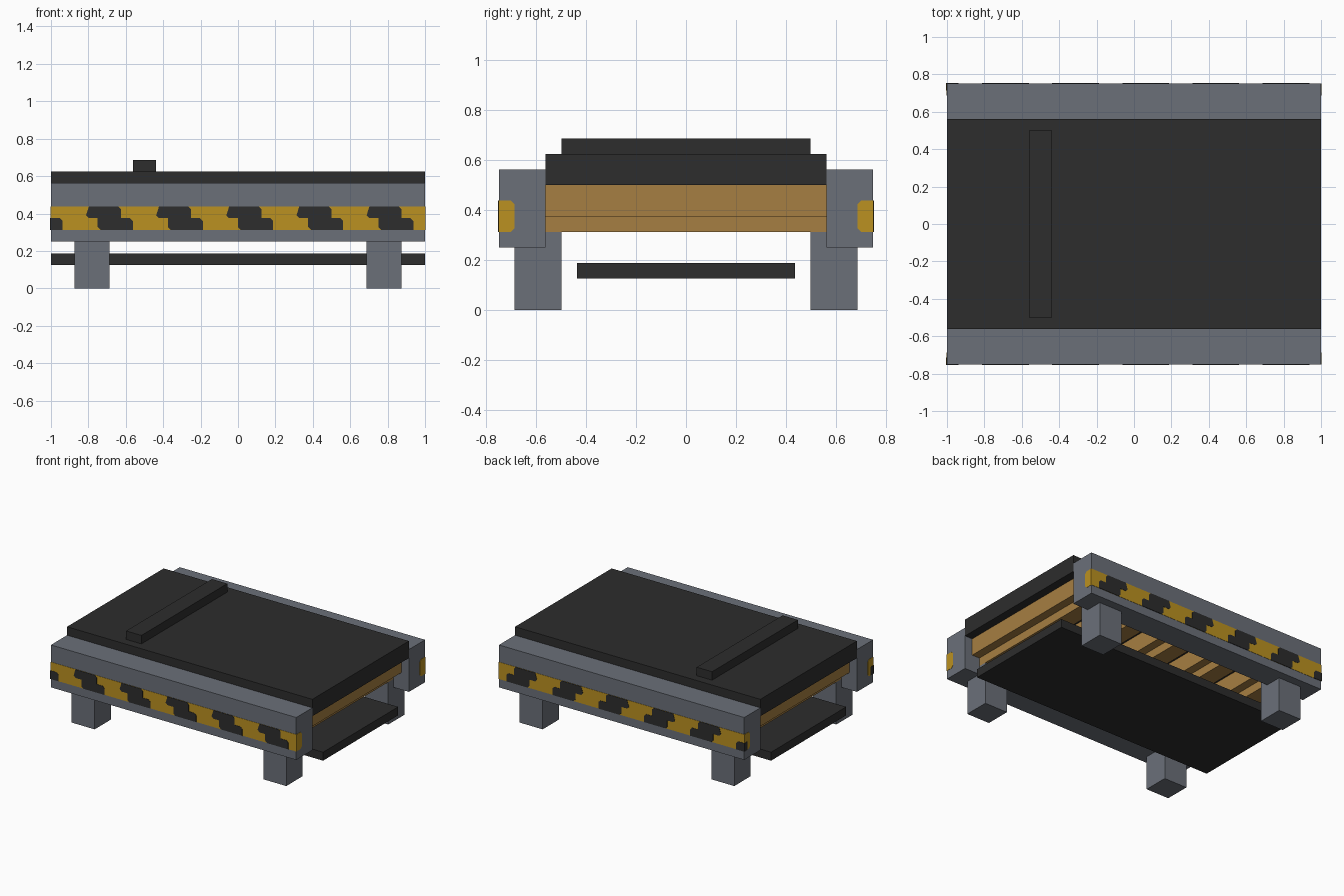
import bpy, bmesh

cube = bpy.data.objects.get("Cube")
if cube:
    bpy.data.objects.remove(cube, do_unlink=True)


def make_material(name, rgb):
    m = bpy.data.materials.new(name)
    m.use_nodes = True
    m.diffuse_color = (*rgb, 1)
    bsdf = next(n for n in m.node_tree.nodes if n.type == 'BSDF_PRINCIPLED')
    bsdf.inputs["Base Color"].default_value = (*rgb, 1)
    bsdf.inputs["Roughness"].default_value = 0.8
    return m


STEEL = make_material("steel grey", (0.147, 0.162, 0.191))
RUBBER = make_material("rubber black", (0.026, 0.026, 0.026))
YELLOW = make_material("warning yellow", (0.497, 0.283, 0.015))
BRASS = make_material("roller brown", (0.381, 0.209, 0.054))


def finish(name, bm, mat):
    bmesh.ops.recalc_face_normals(bm, faces=bm.faces)
    mesh = bpy.data.meshes.new(name)
    bm.to_mesh(mesh)
    bm.free()
    mesh.materials.append(mat)
    ob = bpy.data.objects.new(name, mesh)
    bpy.context.collection.objects.link(ob)
    return ob


def box(name, x, y, z, mat):
    """Box from (min, max) ranges along each axis."""
    bm = bmesh.new()
    bmesh.ops.create_cube(bm, size=1)
    for v in bm.verts:
        for i, (a, b) in enumerate((x, y, z)):
            v.co[i] = (a + b) / 2 + v.co[i] * (b - a)
    return finish(name, bm, mat)


def plate(name, outline, y0, y1, mat):
    """Thin plate: an (x, z) outline extruded along y."""
    bm = bmesh.new()
    face = bm.faces.new([bm.verts.new((x, y0, z)) for x, z in outline])
    out = bmesh.ops.extrude_face_region(bm, geom=[face])
    for v in out["geom"]:
        if isinstance(v, bmesh.types.BMVert):
            v.co.y = y1
    return finish(name, bm, mat)


def span(side, a, b):
    return tuple(sorted((side * a, side * b)))


# Upper belt, its cross bar and the returning lower belt
box("upper_belt", (-1, 1), (-0.5625, 0.5625), (0.5, 0.625), RUBBER)
box("belt_bar", (-0.5625, -0.4375), (-0.5, 0.5), (0.625, 0.6875), RUBBER)
box("lower_belt", (-1, 1), (-0.4375, 0.4375), (0.125, 0.1875), RUBBER)

# Stepped rollers under the belt
for i in range(5):
    cx = -0.8125 + i * 0.40625
    box(f"roller_{i}", (cx - 0.125, cx + 0.125), (-0.5625, 0.5625), (0.375, 0.5), BRASS)
    box(f"roller_base_{i}", (cx - 0.0625, cx + 0.0625), (-0.5625, 0.5625), (0.3125, 0.375), BRASS)

LOW, MID, HIGH = 0.3125, 0.375, 0.4375
C = 0.015  # corner cut of the painted stripes

for s, label in ((-1, "front"), (1, "back")):
    # Side rail and legs
    box(f"{label}_rail", (-1, 1), span(s, 0.5625, 0.75), (0.25, 0.5625), STEEL)
    for e, end in ((-1, "right"), (1, "left")):
        box(f"{label}_{end}_leg", span(e, 0.6875, 0.875), span(s, 0.5, 0.6875), (0, 0.3125), STEEL)

        # Yellow band wrapped around the rail end, with cut inner corners
        ob = plate(f"{label}_{end}_band_end",
                   [(0.75, LOW), (0.75, HIGH), (0.6875 + C, HIGH), (0.6875, HIGH - C),
                    (0.6875, LOW + C), (0.6875 + C, LOW)], 0, 0.002, YELLOW)
        for v in ob.data.vertices:
            x, y, z = v.co
            v.co = (e * (1 + y), s * x, z)
        if (e > 0) == (s > 0):
            ob.data.flip_normals()

    # Yellow band along the rail
    box(f"{label}_band", (-1, 1), span(s, 0.75, 0.752), (LOW, HIGH), YELLOW)

    # Stepped black stripes
    for k in range(5):
        a = -0.8125 + k * 0.375
        b, c, d = a + 0.0625, a + 0.1875, a + 0.25
        outline = [(a + C, HIGH), (c - C, HIGH), (c, HIGH - C), (c, MID), (d - C, MID),
                   (d, MID - C), (d, LOW), (b + C, LOW), (b, LOW + C), (b, MID),
                   (a + C, MID), (a, MID + C)]
        plate(f"{label}_stripe_{k}", outline, s * 0.75, s * 0.754, RUBBER)

    # Stripe turning the corner at the right end
    plate(f"{label}_corner_stripe",
          [(-1.004, LOW), (-1.004, MID), (-0.9375 - C, MID), (-0.9375, MID - C), (-0.9375, LOW)],
          s * 0.75, s * 0.754, RUBBER)
    box(f"{label}_corner_stripe_end", (-1.004, -1), span(s, 0.715, 0.75), (LOW, MID), RUBBER)
